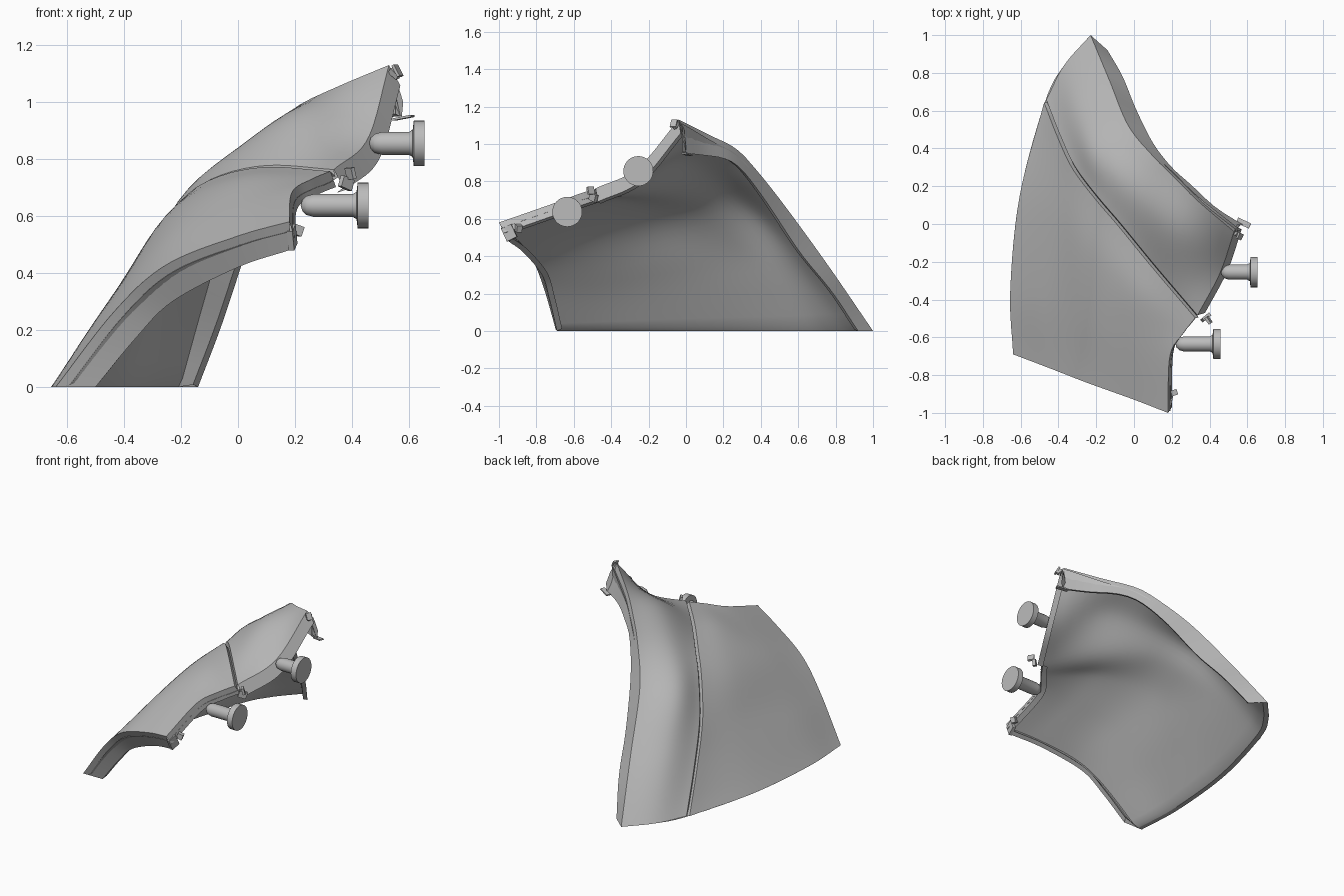
import bpy, bmesh, math
from mathutils import Vector

if "Cube" in bpy.data.objects:
    bpy.data.objects.remove(bpy.data.objects["Cube"])

metal = bpy.data.materials.new("plain grey")
metal.use_nodes = True
metal.diffuse_color = (0.5, 0.5, 0.5, 1)
metal.node_tree.nodes["Principled BSDF"].inputs["Base Color"].default_value = (0.5, 0.5, 0.5, 1)
made = []


def finish(name, bm):
    mesh = bpy.data.meshes.new(name)
    bm.to_mesh(mesh)
    bm.free()
    mesh.materials.append(metal)
    ob = bpy.data.objects.new(name, mesh)
    bpy.context.collection.objects.link(ob)
    made.append(ob)
    return ob


def spline(points, count):
    """Smooth curve through the points, evenly spaced along its length."""
    p = [Vector(q) for q in points]
    p = [2 * p[0] - p[1]] + p + [2 * p[-1] - p[-2]]
    fine = []
    for i in range(1, len(p) - 2):
        a, b, c, d = p[i - 1:i + 3]
        for k in range(16):
            t = k / 16
            fine.append(0.5 * (2 * b + (c - a) * t + (2 * a - 5 * b + 4 * c - d) * t * t
                               + (3 * b - a - 3 * c + d) * t ** 3))
    fine.append(p[-2])
    run = [0]
    for a, b in zip(fine, fine[1:]):
        run.append(run[-1] + (b - a).length)
    out, j = [], 0
    for k in range(count):
        s = run[-1] * k / (count - 1)
        while j < len(run) - 2 and run[j + 1] < s:
            j += 1
        out.append(fine[j].lerp(fine[j + 1], (s - run[j]) / (run[j + 1] - run[j])))
    return out


def sheet(name, rows):
    """Quad sheet over a grid of points, kept above the ground."""
    bm = bmesh.new()
    grid = [[bm.verts.new((v[0], v[1], max(v[2], 0))) for v in row] for row in rows]
    for lo, hi in zip(grid, grid[1:]):
        for i in range(len(lo) - 1):
            bm.faces.new((lo[i], hi[i], hi[i + 1], lo[i + 1]))
    return finish(name, bm)


def smooth_rows(columns, across):
    return [spline(row, across) for row in zip(*columns)]


def strip(name, columns):
    return sheet(name, list(zip(*columns)))


def inset(rows, depth):
    """The same grid moved inward along its normals."""
    out = []
    for i, row in enumerate(rows):
        below, above = rows[max(i - 1, 0)], rows[min(i + 1, len(rows) - 1)]
        moved = []
        for j, p in enumerate(row):
            along = row[min(j + 1, len(row) - 1)] - row[max(j - 1, 0)]
            outward = (above[j] - below[j]).cross(along).normalized()
            q = p - outward * depth
            moved.append(Vector((q.x, q.y, max(q.z, 0))))
        out.append(moved)
    return out


N = 29
# Ribs of the shell, each from the ground up to the top edge
front = spline([(-.64, -.69, 0), (-.43, -.77, .27), (-.25, -.84, .43), (0, -.93, .53), (.18, -1, .58)], N)
rib_a = spline([(-.655, -.35, 0), (-.47, -.4, .275), (-.25, -.5, .53), (-.02, -.6, .64), (.19, -.7, .685)], N)
rib_b = spline([(-.605, .15, 0), (-.41, 0, .36), (-.24, -.15, .61), (0, -.36, .725), (.26, -.58, .73)], N)
seam = spline([(-.47, .65, 0), (-.4, .47, .24), (-.32, .3, .46), (-.2, .14, .65),
               (-.08, 0, .735), (.1, -.22, .775), (.33, -.49, .76)], N)
rib_c = spline([(-.37, .84, 0), (-.29, .6, .36), (-.2, .38, .65), (0, .17, .84),
                (.22, -.04, .95), (.455, -.26, .87)], N)
rear = spline([(-.23, 1, 0), (-.13, .76, .35), (-.03, .52, .68), (.1, .36, .88),
               (.2, .26, .98), (.34, .12, 1.05), (.53, -.04, 1.13)], N)

gap = Vector((.006, .007, .003))
seam_front = [p - gap for p in seam]
seam_rear = [p + gap for p in seam]
seam_floor = [p + Vector((.012, -.006, -.022)) for p in seam]
front_rows = smooth_rows([front, rib_a, rib_b, seam_front], 22)
rear_rows = smooth_rows([seam_rear, rib_c, rear], 18)
sheet("front_panel", front_rows)
sheet("rear_panel", rear_rows)
strip("seam_groove", [seam_front, seam_floor, seam_rear])

# Inner skin, running unbroken behind the seam, and the rim on the ground
outer = smooth_rows([front, rib_a, rib_b, seam, rib_c, rear], 38)
inner = inset(outer, .035)
sheet("inner_skin", [row[::-1] for row in inner])
sheet("ground_rim", [inner[0], outer[0]])

# Hollow turned-in flanges along the front and rear edges
front_in = spline([(-.5, -.69, 0), (-.36, -.73, .17), (-.23, -.77, .3), (0, -.87, .42), (.18, -.95, .48)], N)
rear_in = spline([(-.14, .92, 0), (-.06, .78, .21), (.01, .61, .42), (.1, .43, .69), (.2, .3, .86),
                  (.3, .21, .92), (.43, .09, .94), (.57, 0, .95)], N)
front_lip = [p + Vector((.01, .028, .012)) for p in front_in]
rear_lip = [p + Vector((-.018, -.02, .008)) for p in rear_in]
strip("front_flange", [[row[0] for row in inner], front_lip, front_in, front])
strip("rear_flange", [rear, rear_in, rear_lip, [row[-1] for row in inner]])


# Narrow flanges folded down along the top edge
def top_flange(name, edge, drop):
    fold = [p + Vector(drop) for p in edge]
    back = [p + Vector((-.03, .015, -.01)) for p in fold]
    strip(name, [back, fold, edge])


top_flange("front_top_flange", front_rows[-1], (.02, .03, -.055))
top_flange("rear_top_flange", rear_rows[-1], (.04, .012, -.072))


# Headed pins pointing sideways, turned from a profile
def pin(name, x0, x1, y, z):
    r, head = .04, .08
    prof = [(x0, 0), (x0 + .006, .02), (x0 + .02, .033), (x0 + .045, r), (x1 - .055, r),
            (x1 - .042, r + .008), (x1 - .038, head), (x1, head), (x1, 0)]
    bm = bmesh.new()
    verts = [bm.verts.new((x, y, z + rad)) for x, rad in prof]
    edges = [bm.edges.new(pair) for pair in zip(verts, verts[1:])]
    bmesh.ops.spin(bm, geom=verts + edges, cent=(0, y, z), axis=(1, 0, 0),
                   angle=math.tau, steps=32, use_duplicate=False)
    bmesh.ops.remove_doubles(bm, verts=bm.verts, dist=.0005)
    bmesh.ops.recalc_face_normals(bm, faces=bm.faces)
    finish(name, bm)


pin("upper_pin", .46, .655, -.255, .855)
pin("lower_pin", .22, .458, -.635, .637)


# Small clips and tabs along the top edge
def block(name, centre, size, turn=(0, 0, 0)):
    bm = bmesh.new()
    bmesh.ops.create_cube(bm, size=1)
    for v in bm.verts:
        v.co = Vector([a * b for a, b in zip(v.co, size)])
    ob = finish(name, bm)
    ob.location = centre
    ob.rotation_euler = [math.radians(a) for a in turn]


block("corner_bracket", (.19, -.945, .525), (.02, .06, .075), (25, 0, -12))
block("corner_tab", (.208, -.895, .55), (.035, .03, .035), (0, 20, 20))
block("middle_clip", (.38, -.495, .715), (.05, .02, .04), (0, 20, 40))
block("middle_clip_tab", (.395, -.51, .75), (.015, .04, .04), (0, -15, 35))
block("top_clip", (.55, -.055, 1.1), (.04, .02, .02), (20, 40, -25))
block("top_clip_tab", (.56, -.065, 1.11), (.01, .035, .045), (0, -30, -25))
block("rear_tab", (.58, .005, .945), (.075, .03, .008), (0, -10, -25))

# Gusset closing the upper rear corner
bm = bmesh.new()
bm.faces.new([bm.verts.new(p) for p in [(.53, -.04, 1.13), (.555, -.01, 1.08), (.58, 0, 1.0), (.575, 0, .95), (.54, 0, .96)]])
finish("rear_gusset", bm)

for ob in bpy.context.selected_objects:
    ob.select_set(False)
for ob in made:
    ob.select_set(True)
bpy.context.view_layer.objects.active = made[0]
bpy.ops.object.shade_smooth_by_angle(angle=math.radians(35))
